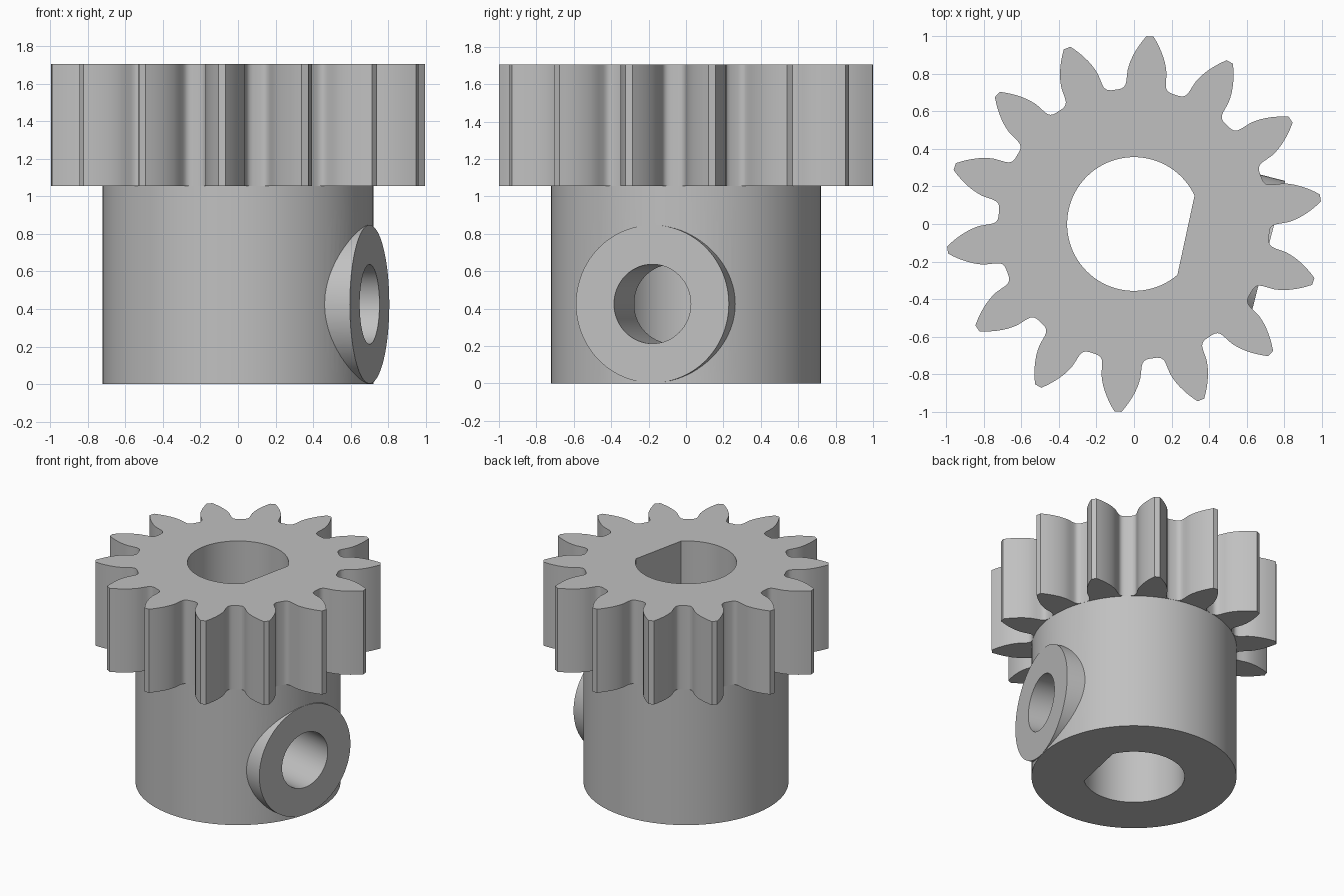
import bpy, bmesh, math
from mathutils import Matrix

cube = bpy.data.objects.get("Cube")
if cube:
    bpy.data.objects.remove(cube, do_unlink=True)

HUB_R, HUB_TOP, GEAR_TOP = 0.721, 1.055, 1.704
TEETH, FIRST_TOOTH = 14, math.radians(85.1)
ROOT_R, PITCH_R, TIP_R = 0.722, 0.877, 1.002
BORE_R, FLAT_DIST, FLAT_ANGLE = 0.356, 0.283, math.radians(-12.2)
BOSS_ANGLE, BOSS_Z, BOSS_R, SCREW_R, BOSS_FACE = math.radians(-14.4), 0.425, 0.422, 0.212, 0.723

metal = bpy.data.materials.new("light grey metal")
metal.use_nodes = True
grey = (0.53, 0.53, 0.53, 1)
metal.diffuse_color = grey
metal.node_tree.nodes["Principled BSDF"].inputs["Base Color"].default_value = grey


def prism(name, outline, z0, z1, matrix=Matrix()):
    """Extrude a counter-clockwise 2D outline from z0 to z1."""
    bm = bmesh.new()
    low = [bm.verts.new((x, y, z0)) for x, y in outline]
    high = [bm.verts.new((x, y, z1)) for x, y in outline]
    bm.faces.new(low[::-1])
    bm.faces.new(high)
    for i in range(len(low)):
        j = (i + 1) % len(low)
        bm.faces.new((low[i], low[j], high[j], high[i]))
    bm.transform(matrix)
    mesh = bpy.data.meshes.new(name)
    bm.to_mesh(mesh)
    bm.free()
    mesh.materials.append(metal)
    obj = bpy.data.objects.new(name, mesh)
    bpy.context.collection.objects.link(obj)
    return obj


def polar(r, a):
    return (r * math.cos(a), r * math.sin(a))


def circle(r, n):
    return [polar(r, 2 * math.pi * i / n) for i in range(n)]


def boolean(target, tool, operation):
    """Apply a boolean and discard the tool object."""
    mod = target.modifiers.new(operation.lower(), 'BOOLEAN')
    mod.operation, mod.solver, mod.object = operation, 'EXACT', tool
    bpy.ops.object.select_all(action='DESELECT')
    bpy.context.view_layer.objects.active = target
    target.select_set(True)
    bpy.ops.object.modifier_apply(modifier=mod.name)
    bpy.data.objects.remove(tool, do_unlink=True)


def smooth(obj):
    bpy.ops.object.select_all(action='DESELECT')
    bpy.context.view_layer.objects.active = obj
    obj.select_set(True)
    bpy.ops.object.shade_smooth_by_angle(angle=math.radians(33))


def bore_cutter():
    """D-shaped shaft bore."""
    half = math.acos(FLAT_DIST / BORE_R)
    n = 80
    pts = [polar(BORE_R, FLAT_ANGLE + half + (2 * math.pi - 2 * half) * i / n) for i in range(n + 1)]
    return prism("bore_cutter", pts, -0.2, 2.0)


# Tooth outline: root fillet followed by an involute flank
def involute(r, base):
    a = math.acos(min(1, base / r))
    return math.tan(a) - a


base_r = PITCH_R * math.cos(math.radians(25))
half_pitch = math.pi / (2 * TEETH) - 0.010
flank = [(ROOT_R, 0.195), (0.725, 0.175), (0.732, 0.158), (0.744, 0.146), (0.762, 0.139)]
for i in range(9):
    r = base_r + (TIP_R - base_r) * i / 8
    flank.append((r, half_pitch + involute(PITCH_R, base_r) - involute(r, base_r)))

gear_outline = []
for t in range(TEETH):
    mid = FIRST_TOOTH + 2 * math.pi * t / TEETH
    gear_outline += [polar(r, mid - a) for r, a in flank]
    gear_outline += [polar(r, mid + a) for r, a in reversed(flank)]

# Toothed gear
gear = prism("gear", gear_outline, HUB_TOP, GEAR_TOP)
boolean(gear, bore_cutter(), 'DIFFERENCE')
smooth(gear)

# Hub with a flat-faced set screw boss
hub = prism("hub", circle(HUB_R, 128), 0, HUB_TOP)
side = (Matrix.Translation((0, 0, BOSS_Z)) @ Matrix.Rotation(BOSS_ANGLE, 4, 'Z')
        @ Matrix.Rotation(math.pi / 2, 4, 'Y'))
boolean(hub, prism("screw_boss", circle(BOSS_R, 96), 0.3, BOSS_FACE, side), 'UNION')
boolean(hub, bore_cutter(), 'DIFFERENCE')
boolean(hub, prism("screw_hole_cutter", circle(SCREW_R, 64), 0.05, 1.0, side), 'DIFFERENCE')
smooth(hub)
